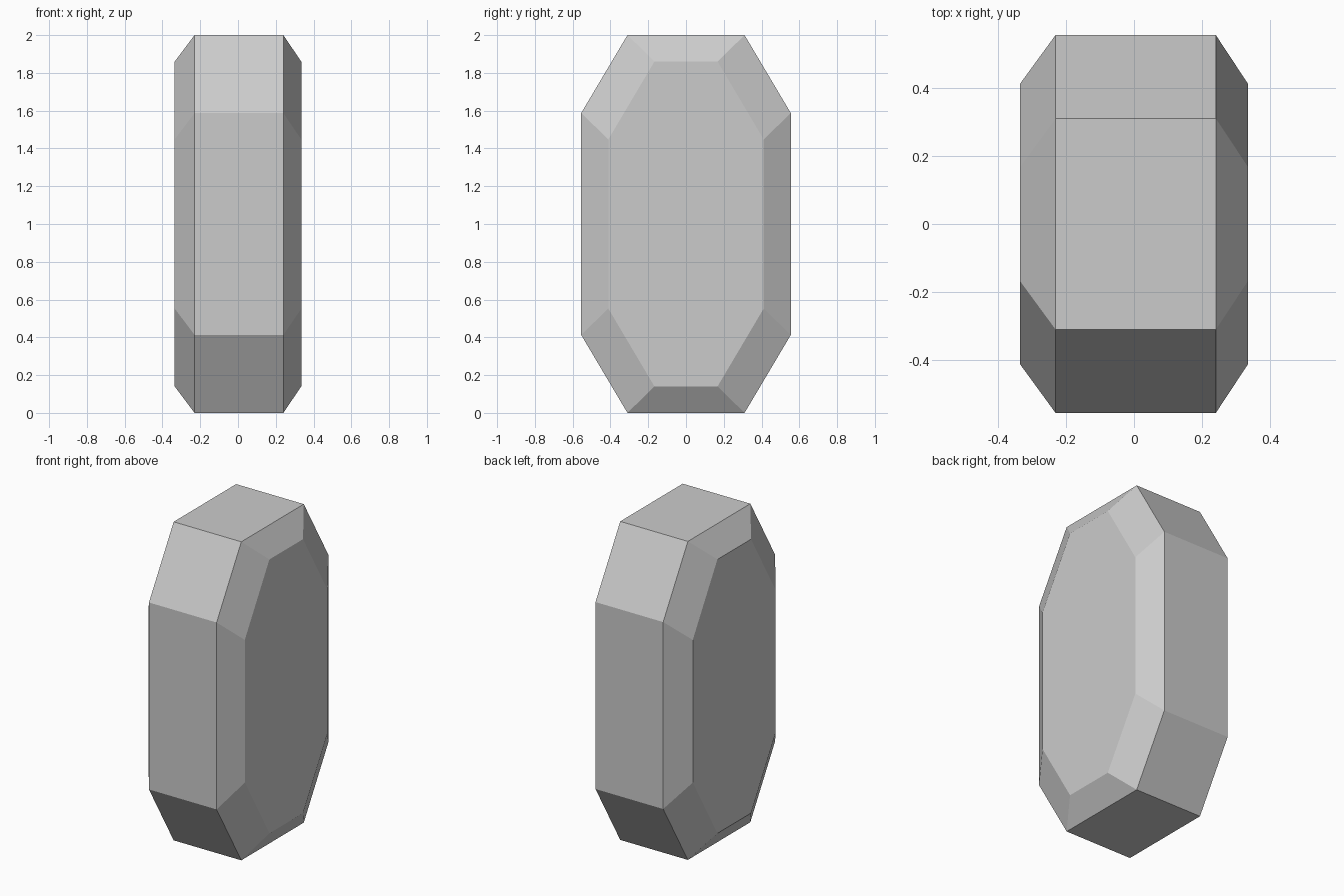
import bpy, bmesh

if "Cube" in bpy.data.objects:
    bpy.data.objects.remove(bpy.data.objects["Cube"])


def octagon(bm, x, y_mid, y_out, z_mid, z_out):
    # Elongated octagon ring in the YZ plane, centred at z = 1
    quarter = [(y_out, z_mid), (y_mid, z_out)]
    pts = quarter + [(-y, z) for y, z in reversed(quarter)]
    pts += [(-y, -z) for y, z in pts]
    return [bm.verts.new((x, y, 1 + z)) for y, z in pts]


# Faceted gem: wide girdle with a bevelled flat table on each side
girdle = (0.31, 0.555, 0.587, 1.0)
table = (0.167, 0.411, 0.448, 0.86)
bm = bmesh.new()
rings = [octagon(bm, x, *size) for x, size in
         ((-0.335, table), (-0.23, girdle), (0.24, girdle), (0.335, table))]

for a, b in zip(rings, rings[1:]):
    for i in range(8):
        j = (i + 1) % 8
        bm.faces.new((a[i], a[j], b[j], b[i]))
bm.faces.new(rings[0])
bm.faces.new(rings[-1])
bmesh.ops.recalc_face_normals(bm, faces=bm.faces[:])

mesh = bpy.data.meshes.new("gem")
bm.to_mesh(mesh)
bm.free()
bpy.context.collection.objects.link(bpy.data.objects.new("gem", mesh))
